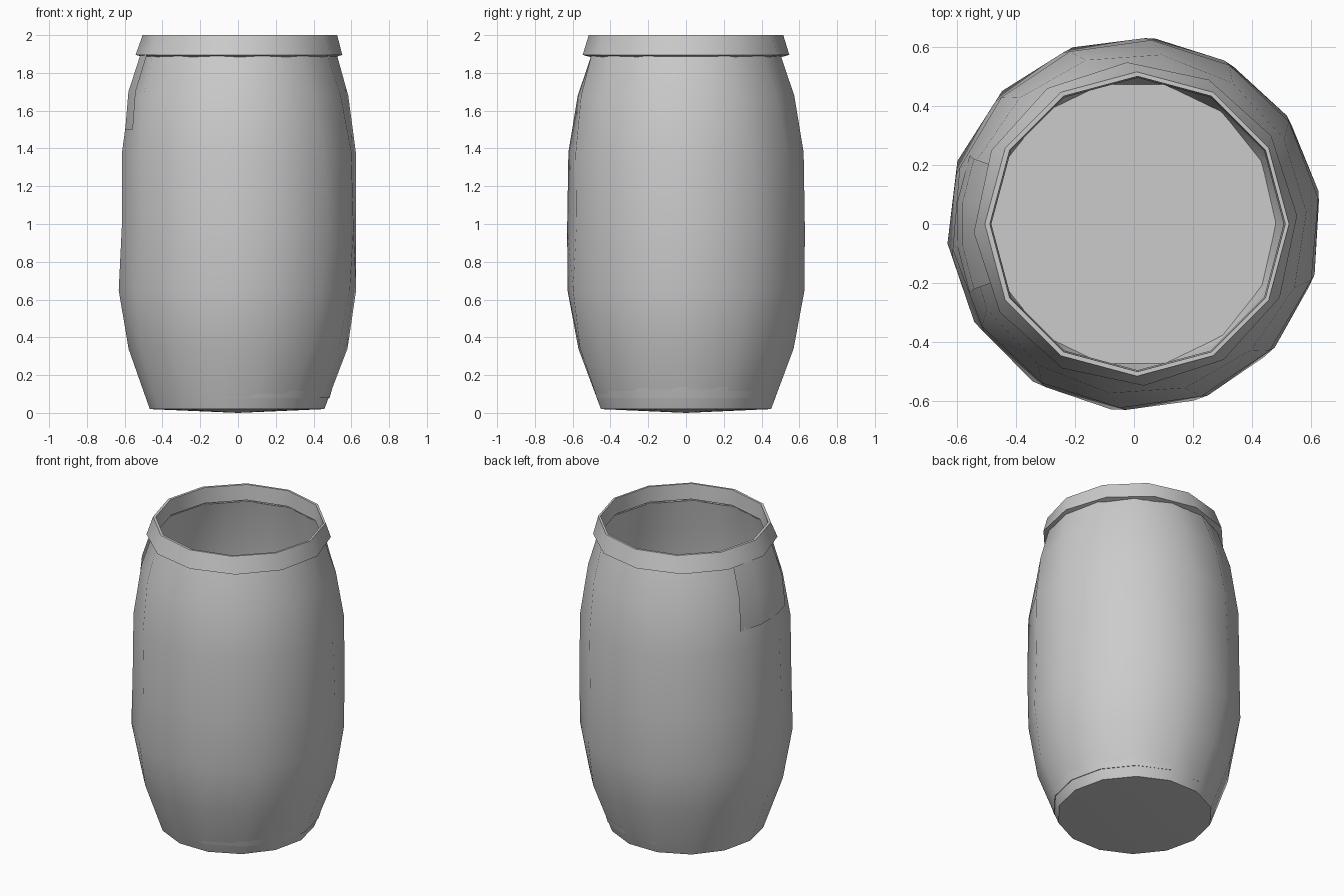
import bpy, bmesh, math

if "Cube" in bpy.data.objects:
    bpy.data.objects.remove(bpy.data.objects["Cube"])


def lathe(name, profile, sides, cap=None, span=(0, 360), angle=40):
    """Spin (radius, z, twist, x shift) rings round z; cap = height of a centre point on the last ring."""
    full = span[1] - span[0] == 360
    count = sides if full else sides + 1
    bm = bmesh.new()
    rings = []
    for r, z, twist, dx in profile:
        ring = []
        for i in range(count):
            a = math.radians(span[0] + (span[1] - span[0]) * i / sides + twist)
            ring.append(bm.verts.new((r * math.cos(a) + dx, r * math.sin(a), z)))
        rings.append(ring)
    for low, high in zip(rings, rings[1:]):
        for i in range(sides):
            j = (i + 1) % count
            bm.faces.new((low[i], low[j], high[j], high[i]))
    if cap is not None:
        centre = bm.verts.new((0, 0, cap))
        for i in range(sides):
            bm.faces.new((rings[-1][i], rings[-1][(i + 1) % count], centre))
    if full:
        bmesh.ops.recalc_face_normals(bm, faces=bm.faces)
    mesh = bpy.data.meshes.new(name)
    bm.to_mesh(mesh)
    bm.free()
    obj = bpy.data.objects.new(name, mesh)
    bpy.context.collection.objects.link(obj)
    bpy.ops.object.select_all(action='DESELECT')
    obj.select_set(True)
    bpy.context.view_layer.objects.active = obj
    bpy.ops.object.shade_smooth_by_angle(angle=math.radians(angle))
    return obj


# Jar wall: inside from the mouth down to the floor
lathe("jar_inside", [
    (0.515, 1.89, 0, 0.01),
    (0.56, 1.68, 4, 0.0),
    (0.60, 1.38, 8, 0.005),
    (0.615, 0.98, 10, 0.0),
    (0.61, 0.65, 6, 0.0),
    (0.56, 0.34, 2, 0.0),
    (0.485, 0.08, 0, 0.0),
], 14, cap=0.08)

# Jar wall: outside from the mouth down to the slightly domed base
lathe("jar_outside", [
    (0.515, 1.89, 0, 0.01),
    (0.58, 1.68, 4, 0.005),
    (0.625, 1.38, 8, 0.005),
    (0.63, 0.98, 10, 0.005),
    (0.632, 0.65, 6, -0.003),
    (0.58, 0.34, 2, 0.0),
    (0.462, 0.02, 0, -0.005),
], 14, cap=0.0)

# Folded rim: inner lip, top edge, flared skirt, underside
lathe("rim", [
    (0.495, 1.90, 0, 0.012),
    (0.500, 2.00, 0, 0.012),
    (0.515, 2.00, 0, 0.010),
    (0.548, 1.895, 3, 0.005),
    (0.51, 1.885, 0, 0.01),
], 12, angle=30)

# Loose flap hanging from the rim on the left side
lathe("side_flap", [
    (0.622, 1.50, 0, 0.02),
    (0.590, 1.70, 0, 0.005),
    (0.530, 1.90, 0, 0.01),
], 3, span=(158, 202))
